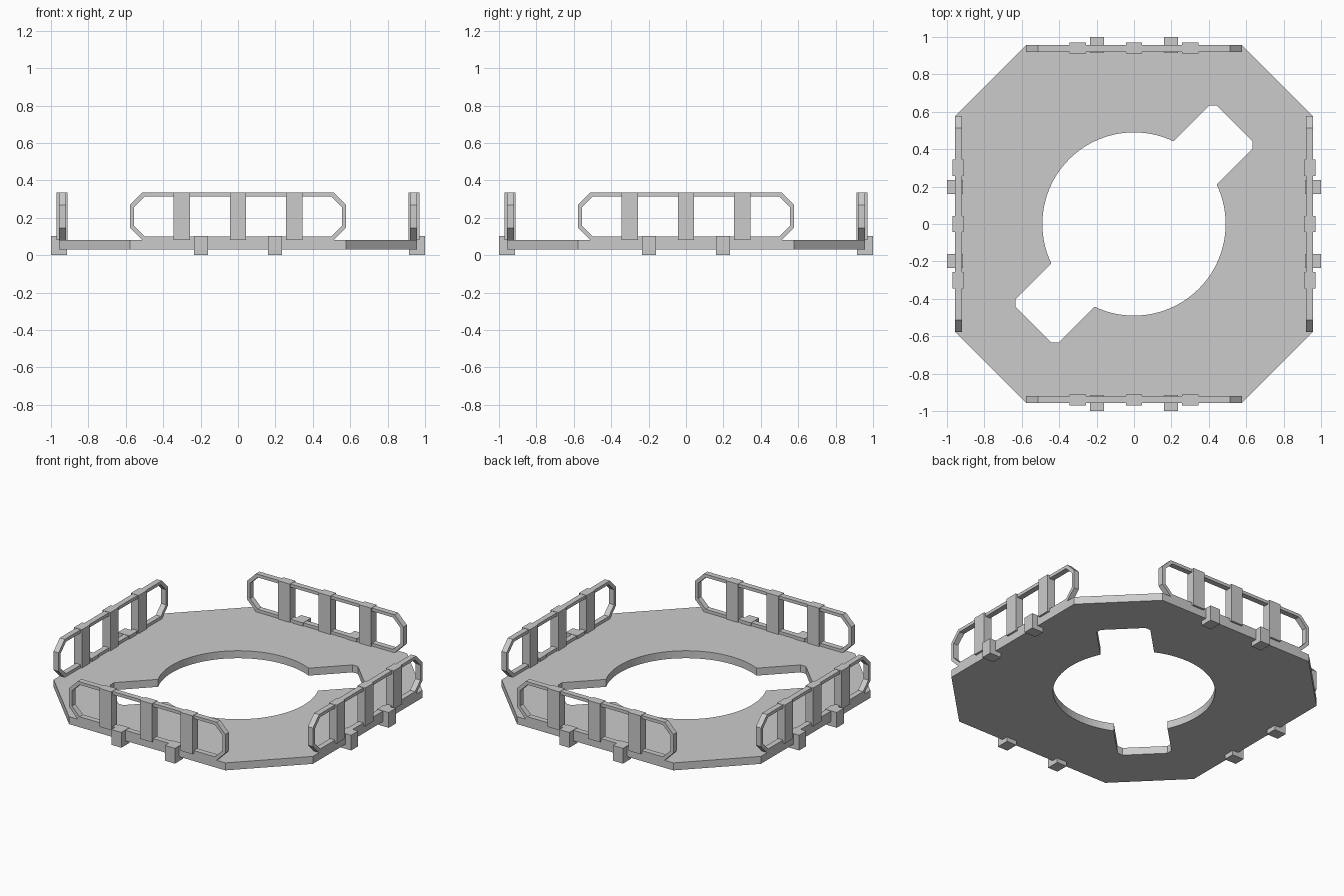
import bpy
import bmesh
from math import asin, cos, sin, pi, radians
from mathutils import Matrix, Vector

cube = bpy.data.objects.get("Cube")
if cube:
    bpy.data.objects.remove(cube, do_unlink=True)

grey = bpy.data.materials.new("light_grey")
grey.use_nodes = True
grey.diffuse_color = (0.6, 0.6, 0.6, 1)
grey.node_tree.nodes["Principled BSDF"].inputs["Base Color"].default_value = grey.diffuse_color


def finish(bm, name, turn=0.0):
    bmesh.ops.recalc_face_normals(bm, faces=bm.faces)
    mesh = bpy.data.meshes.new(name)
    bm.to_mesh(mesh)
    bm.free()
    mesh.materials.append(grey)
    obj = bpy.data.objects.new(name, mesh)
    obj.rotation_euler.z = turn
    bpy.context.collection.objects.link(obj)
    return obj


def sheet(loops, offset):
    """Extrude a flat outline with holes along the offset."""
    bm = bmesh.new()
    for points in loops:
        verts = [bm.verts.new(p) for p in points]
        for a, b in zip(verts, verts[1:] + verts[:1]):
            bm.edges.new((a, b))
    normal = Vector(offset).normalized()
    bmesh.ops.triangle_fill(bm, edges=bm.edges[:], use_beauty=True, normal=normal)
    result = bmesh.ops.extrude_face_region(bm, geom=bm.faces[:], use_keep_orig=True)
    moved = [v for v in result["geom"] if isinstance(v, bmesh.types.BMVert)]
    bmesh.ops.translate(bm, verts=moved, vec=offset)
    return bm


def box(name, low, high, turn):
    bm = bmesh.new()
    low, high = Vector(low), Vector(high)
    bmesh.ops.create_cube(bm, size=1, matrix=Matrix.Translation((low + high) / 2)
                          @ Matrix.Diagonal((high - low).to_4d()))
    return finish(bm, name, turn)


def chamfered(x, z0, z1, cut):
    """Points of a rectangle with cut corners, as (across, up)."""
    return [(-x, z0 + cut), (-x + cut, z0), (x - cut, z0), (x, z0 + cut),
            (x, z1 - cut), (x - cut, z1), (-x + cut, z1), (-x, z1 - cut)]


# Octagonal base plate with a round opening and two diagonal notches
EDGE, BASE, TOP = 0.957, 0.03, 0.08
octagon = [(x, y, BASE) for x, y in chamfered(EDGE, -EDGE, EDGE, 0.38)]
radius, half, reach, nick = 0.49, 0.163, 0.76, 0.027
gap = asin(half / radius)
opening = []
for start in (0, pi):
    notch = [(reach - nick, -half), (reach, nick - half),
             (reach, half - nick), (reach - nick, half)]
    arc = [gap + (pi - 2 * gap) * i / 36 for i in range(37)]
    notch += [(radius * cos(a), radius * sin(a)) for a in arc]
    spin = Matrix.Rotation(start + radians(45), 3, 'Z')
    opening += [spin @ Vector((u, v, 0)) + Vector((0, 0, BASE)) for u, v in notch]
finish(sheet([octagon, opening], (0, 0, TOP - BASE)), "base_plate")

# Four identical railings, one on each long edge
for side, turn in zip(("front", "left", "back", "right"), (0, pi / 2, pi, -pi / 2)):
    outer = [(x, -EDGE, z) for x, z in chamfered(0.577, TOP, 0.334, 0.065)]
    inner = [(x, -EDGE, z) for x, z in chamfered(0.556, 0.10, 0.313, 0.056)]
    finish(sheet([outer, inner], (0, 0.037, 0)), side + "_rail_frame", turn)
    for i, x in enumerate((-0.3, 0, 0.3)):
        box(f"{side}_upright_{i + 1}", (x - 0.044, -0.97, TOP),
            (x + 0.044, -0.912, 0.336), turn)
    for i, x in enumerate((-0.198, 0.198)):
        box(f"{side}_clip_{i + 1}", (x - 0.037, -1, 0), (x + 0.037, -0.914, 0.102), turn)
